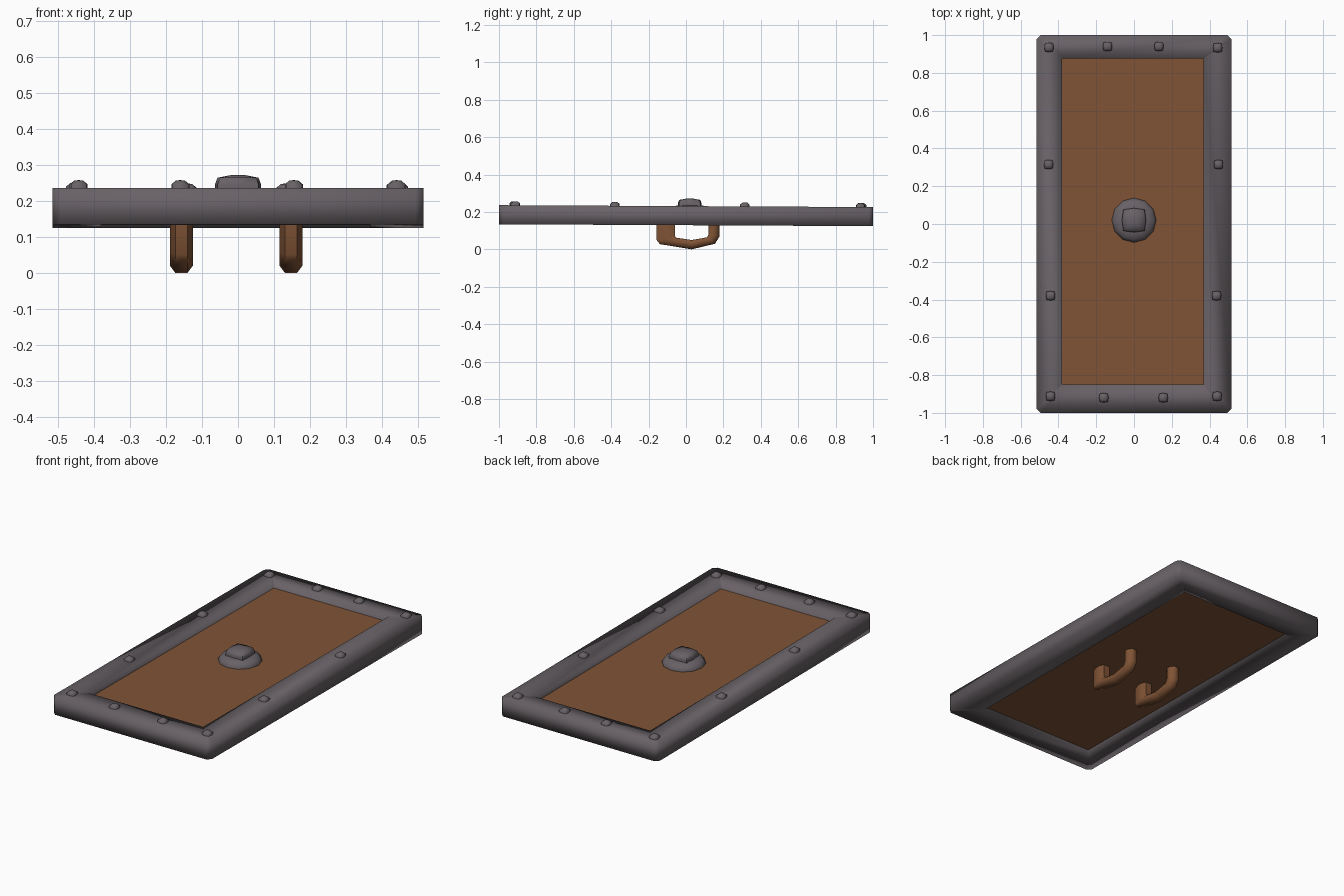
import bpy, bmesh, math

if "Cube" in bpy.data.objects:
    bpy.data.objects.remove(bpy.data.objects["Cube"])


def material(name, rgb):
    m = bpy.data.materials.new(name)
    m.diffuse_color = (*rgb, 1)
    m.use_nodes = True
    m.node_tree.nodes["Principled BSDF"].inputs["Base Color"].default_value = m.diffuse_color
    return m


IRON = material("dark iron", (0.138, 0.120, 0.132))
WOOD = material("brown wood", (0.215, 0.087, 0.036))


def loft(name, rings, mat, closed=False, angle=None):
    """Skin a list of equal-length point rings; cap the ends unless closed."""
    bm = bmesh.new()
    rs = [[bm.verts.new(p) for p in r] for r in rings]
    pairs = list(zip(rs, rs[1:])) + ([(rs[-1], rs[0])] if closed else [])
    n = len(rs[0])
    for a, b in pairs:
        for i in range(n):
            j = (i + 1) % n
            bm.faces.new((a[i], a[j], b[j], b[i]))
    if not closed:
        bm.faces.new(rs[0])
        bm.faces.new(rs[-1])
    bmesh.ops.recalc_face_normals(bm, faces=bm.faces)
    me = bpy.data.meshes.new(name)
    bm.to_mesh(me)
    bm.free()
    me.materials.append(mat)
    ob = bpy.data.objects.new(name, me)
    bpy.context.collection.objects.link(ob)
    bpy.ops.object.select_all(action='DESELECT')
    ob.select_set(True)
    bpy.context.view_layer.objects.active = ob
    if angle is None:
        bpy.ops.object.shade_smooth()
    else:
        bpy.ops.object.shade_smooth_by_angle(angle=math.radians(angle))
    return ob


def rect(x0, x1, y0, y1, z, c):
    """Rectangle with clipped corners, very slightly tilted along y."""
    pts = [(x0 + c, y0), (x1 - c, y0), (x1, y0 + c), (x1, y1 - c),
           (x1 - c, y1), (x0 + c, y1), (x0, y1 - c), (x0, y0 + c)]
    return [(x, y, z - 0.005 * y) for x, y in pts]


def knob(name, x, y, profile, sides, corner=1.0, angle=50):
    """Stack of (radius, z) rings; corner > 1 gives a rounded square."""
    rings = []
    for r, z in profile:
        ring = []
        for i in range(sides):
            a = 2 * math.pi * i / sides
            k = r * (corner if i % 2 else 1)
            ring.append((x + k * math.cos(a), y + k * math.sin(a), z))
        rings.append(ring)
    return loft(name, rings, IRON, angle=angle)


# iron frame
outer = (-0.515, 0.515, -1.0, 1.0)
inner = (-0.38, 0.368, -0.85, 0.877)
loft("frame", [rect(*outer, 0.129, 0.022), rect(*outer, 0.231, 0.022),
               rect(*inner, 0.231, 0.002), rect(*inner, 0.129, 0.002)],
     IRON, closed=True)

# wooden board set inside the frame
board = (-0.40, 0.39, -0.87, 0.895)
loft("board", [rect(*board, 0.147, 0.002), rect(*board, 0.198, 0.002)], WOOD, angle=30)

# central boss: round base and squarish knob
knob("boss_base", 0, 0.02, [(0.118, 0.19), (0.118, 0.204), (0.104, 0.224),
                            (0.07, 0.234), (0.03, 0.236)], 12)
knob("boss_knob", 0, 0.02, [(0.063, 0.225), (0.064, 0.245), (0.057, 0.264),
                            (0.02, 0.271), (0.002, 0.272)], 8, 1.25, 60)

# rivets around the frame
rivets = [(-0.45, 0.935), (-0.14, 0.94), (0.132, 0.94), (0.443, 0.933),
          (-0.452, 0.315), (0.447, 0.315), (-0.442, -0.38), (0.437, -0.38),
          (-0.442, -0.912), (-0.16, -0.92), (0.155, -0.92), (0.44, -0.912)]
for x, y in rivets:
    z = 0.231 - 0.005 * y
    knob("rivet", x, y, [(0.025, z - 0.01), (0.025, z + 0.01),
                         (0.013, z + 0.02), (0.002, z + 0.0215)], 8, 1.2, 60)

# two wooden grips on the back, swept along outer and inner outlines (y, z)
out_line = [(-0.157, 0.155), (-0.157, 0.05), (-0.14, 0.028), (0.03, 0.0),
            (0.155, 0.03), (0.18, 0.07), (0.18, 0.155)]
in_line = [(-0.06, 0.155), (-0.06, 0.072), (-0.05, 0.062), (0.03, 0.05),
           (0.112, 0.064), (0.12, 0.08), (0.12, 0.155)]
section = [(-0.017, 0), (0.017, 0), (0.032, 0.4), (0.032, 0.75),
           (0.02, 1), (-0.02, 1), (-0.032, 0.75), (-0.032, 0.4)]
for cx in (-0.157, 0.147):
    rings = [[(cx + w, o[0] + (i[0] - o[0]) * t, o[1] + (i[1] - o[1]) * t)
              for w, t in section] for o, i in zip(out_line, in_line)]
    loft("grip", rings, WOOD, angle=60)
